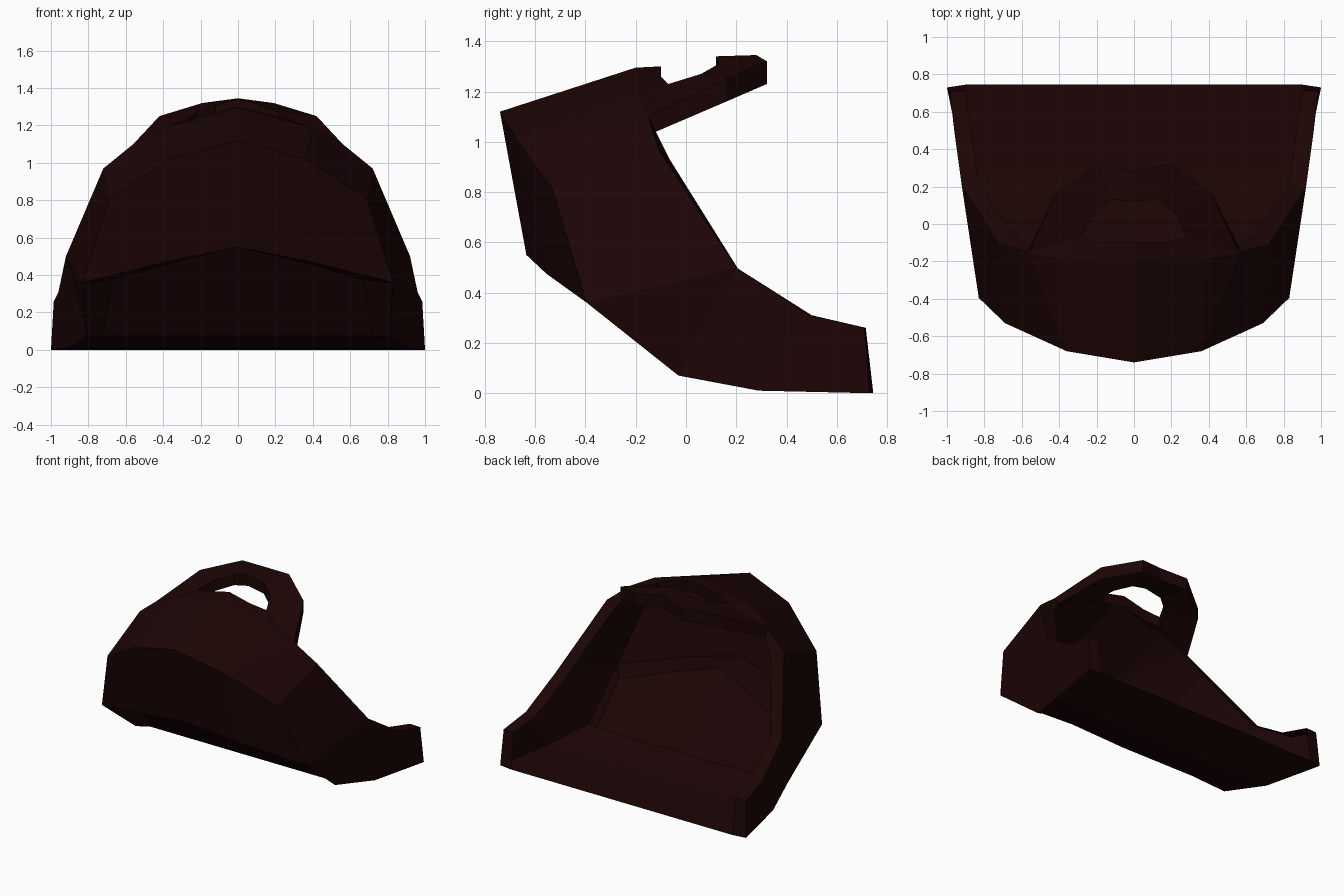
import bpy
import bmesh

cube = bpy.data.objects.get("Cube")
if cube:
    bpy.data.objects.remove(cube, do_unlink=True)

leather = bpy.data.materials.new("dark_maroon")
leather.use_nodes = True
colour = (0.012, 0.0015, 0.0015, 1)
leather.diffuse_color = colour
leather.node_tree.nodes["Principled BSDF"].inputs["Base Color"].default_value = colour

bm = bmesh.new()


def row(*points):
    """Add a row of vertices and return it."""
    return [bm.verts.new(p) for p in points]


def lowered(verts, drop):
    """Copy a row straight down, for the underside of the tab."""
    return row(*[(v.co.x, v.co.y, v.co.z - drop) for v in verts])


def face(*verts):
    bm.faces.new(verts)


def strip(first, second):
    """Join two rows of equal length with quads."""
    for i in range(len(first) - 1):
        face(first[i], first[i + 1], second[i + 1], second[i])


# Shell rows, each running from the centre line out to the left side
brow = row((0, -.74, 1.12), (.36, -.68, 1.02), (.69, -.53, .81))
toe = row((0, -.635, .55), (.37, -.555, .475), (.83, -.395, .36))
crown = row((0, -.2, 1.295), (.39, -.19, 1.19))
heel = row((.81, -.03, .07))[0]
sole = row((0, .29, .01), (.91, .29, .01))

# Recessed plate under the toe
ledge = row((0, -.38, .56), (.35, -.3, .465), (.67, -.17, .375))
plate_foot = row((0, .01, .075), (.72, .01, .075))

# Opening rim, from the tab down to the back corner, and its folded lip
rim = row((.56, -.15, 1.1), (.72, -.11, .97), (.92, .2, .5),
          (.96, .49, .31), (.985, .71, .26), (1, .73, 0))
lip = row((.56, -.12, 1.04), (.64, -.065, .93), (.83, .21, .49),
          (.87, .5, .31), (.9, .715, .26), (.9, .745, 0))
back_edge = row((0, .745, 0))[0]

# Tab outline and the opening through it
hole = row((0, -.1, 1.3), (.17, -.1, 1.26), (.28, -.07, 1.23),
           (.22, .06, 1.27), (.12, .13, 1.31), (0, .12, 1.34))
tip = row((.42, .16, 1.25), (.19, .322, 1.32), (0, .28, 1.345))
hole_under = lowered(hole, .08)
tip_under = lowered(tip, .09)

# Front and top panels
strip(brow, toe)
strip(brow[:2], crown)
face(crown[0], *hole[:3], crown[1])
face(crown[1], hole[2], rim[0])
face(brow[1], crown[1], rim[0])
face(brow[1], rim[0], rim[1], brow[2])

# Side wall
face(brow[2], rim[1], rim[2], toe[2])
face(toe[2], rim[2], heel)
face(heel, rim[2], rim[3], sole[1])
face(sole[1], rim[3], rim[4], rim[5])

# Ledge, recessed plate and thin floor
strip(toe, ledge)
face(toe[2], heel, plate_foot[1], ledge[2])
face(*ledge, plate_foot[1], plate_foot[0])
strip(plate_foot, sole)
face(heel, sole[1], plate_foot[1])
face(sole[0], sole[1], rim[5], lip[5], back_edge)

# Lip of the opening, tab edge and hole wall
strip(rim, lip)
strip([rim[0]] + tip, [lip[0]] + tip_under)
strip(hole, hole_under)

# Tab top and underside
strip([rim[0]] + tip, hole[2:])
strip([lip[0]] + tip_under, hole_under[2:])

bmesh.ops.recalc_face_normals(bm, faces=bm.faces)
mesh = bpy.data.meshes.new("hooded_shell")
bm.to_mesh(mesh)
bm.free()
mesh.materials.append(leather)
shell = bpy.data.objects.new("hooded_shell", mesh)
bpy.context.collection.objects.link(shell)

# Right half
mirror = shell.modifiers.new("mirror", "MIRROR")
mirror.use_clip = True
mirror.merge_threshold = .001
